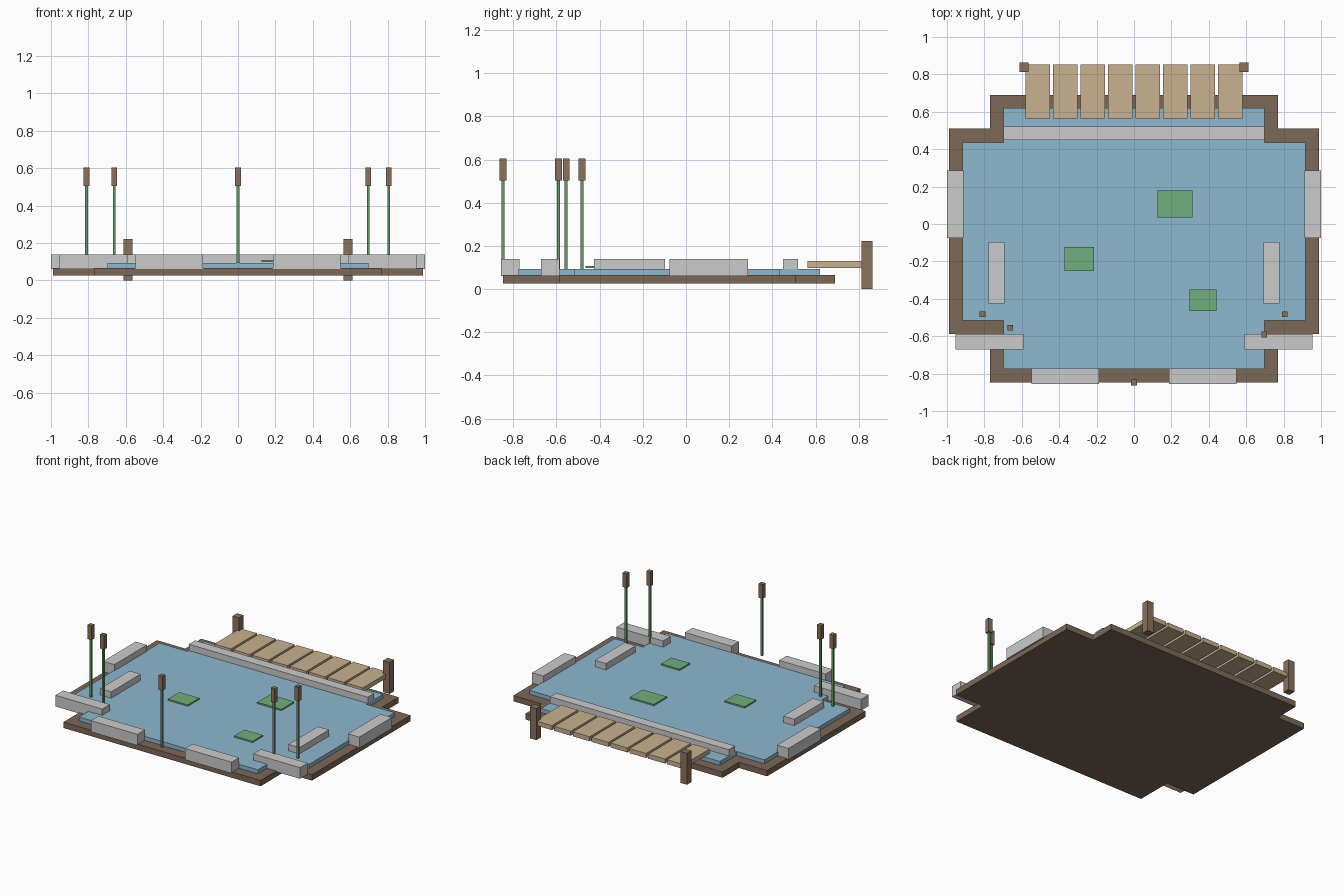
import bpy, bmesh

if "Cube" in bpy.data.objects:
    bpy.data.objects.remove(bpy.data.objects["Cube"])


def material(name, rgb):
    m = bpy.data.materials.new(name)
    m.diffuse_color = (*rgb, 1)
    m.use_nodes = True
    m.node_tree.nodes["Principled BSDF"].inputs["Base Color"].default_value = m.diffuse_color
    return m


EARTH = material("earth", (0.20, 0.14, 0.095))
WATER = material("water", (0.27, 0.48, 0.63))
PLANK = material("plank_wood", (0.58, 0.44, 0.28))
POST = material("post_wood", (0.26, 0.17, 0.10))
LEAF = material("leaf", (0.16, 0.43, 0.20))
STEM = material("stem", (0.13, 0.32, 0.14))


def finish(name, bm, mat):
    mesh = bpy.data.meshes.new(name)
    bm.to_mesh(mesh)
    bm.free()
    ob = bpy.data.objects.new(name, mesh)
    bpy.context.collection.objects.link(ob)
    if mat:
        mesh.materials.append(mat)
    return ob


def box(name, x, y, z, mat=None):
    """Box from (min, max) ranges on each axis."""
    bm = bmesh.new()
    bmesh.ops.create_cube(bm, size=1)
    for v in bm.verts:
        for i, (lo, hi) in enumerate((x, y, z)):
            v.co[i] = hi if v.co[i] > 0 else lo
    return finish(name, bm, mat)


def around(c, half):
    return (c - half, c + half)


def cross_slab(name, wide, narrow, ys, z, mat):
    """Plus-shaped slab; ys = outer front, inner front, inner back, outer back."""
    y0, y1, y2, y3 = ys
    right = [(narrow, y0), (narrow, y1), (wide, y1), (wide, y2), (narrow, y2), (narrow, y3)]
    outline = right + [(-x, y) for x, y in reversed(right)]
    bm = bmesh.new()
    face = bm.faces.new([bm.verts.new((x, y, z[0])) for x, y in outline])
    ext = bmesh.ops.extrude_face_region(bm, geom=[face])
    for g in ext["geom"]:
        if isinstance(g, bmesh.types.BMVert):
            g.co.z = z[1]
    bmesh.ops.recalc_face_normals(bm, faces=bm.faces)
    return finish(name, bm, mat)


# Pond bed and water
cross_slab("pond_bed", 0.99, 0.77, (-0.848, -0.589, 0.51, 0.691), (0.025, 0.066), EARTH)
cross_slab("water", 0.918, 0.698, (-0.775, -0.517, 0.436, 0.62), (0.066, 0.094), WATER)

# Border stones: mirrored pairs plus one long back stone
STONE_Z = (0.06, 0.139)
stones = {
    "side_stone": ((0.912, 1.0), (-0.076, 0.287)),
    "front_stone": ((0.186, 0.549), (-0.856, -0.772)),
    "corner_stone": ((0.59, 0.955), (-0.672, -0.587)),
    "inner_stone": ((0.692, 0.778), (-0.426, -0.097)),
}
for name, (x, y) in stones.items():
    box(name + "_right", x, y, STONE_Z)
    box(name + "_left", (-x[1], -x[0]), y, STONE_Z)
box("back_stone", (-0.698, 0.698), (0.45, 0.52), STONE_Z)

# Jetty planks and posts
for i in range(8):
    box(f"jetty_plank_{i + 1}", around((i - 3.5) * 0.147, 0.065), (0.563, 0.853), (0.097, 0.129), PLANK)
for side, s in (("left", -1), ("right", 1)):
    box("jetty_post_" + side, around(s * 0.588, 0.025), (0.814, 0.864), (0, 0.222), POST)

# Lily pads
pads = [(0.219, 0.108, 0.094, 0.072), (-0.293, -0.188, 0.078, 0.064), (0.368, -0.408, 0.072, 0.057)]
for i, (x, y, hx, hy) in enumerate(pads):
    box(f"lily_pad_{i + 1}", around(x, hx), around(y, hy), (0.098, 0.108), LEAF)

# Cattails
reeds = [(-0.81, -0.482), (-0.662, -0.555), (0, -0.848), (0.696, -0.591), (0.806, -0.482)]
for i, (x, y) in enumerate(reeds):
    box(f"reed_stem_{i + 1}", around(x, 0.007), around(y, 0.007), (0.094, 0.504), STEM)
    box(f"reed_head_{i + 1}", around(x, 0.0155), around(y, 0.0155), (0.504, 0.604), POST)
